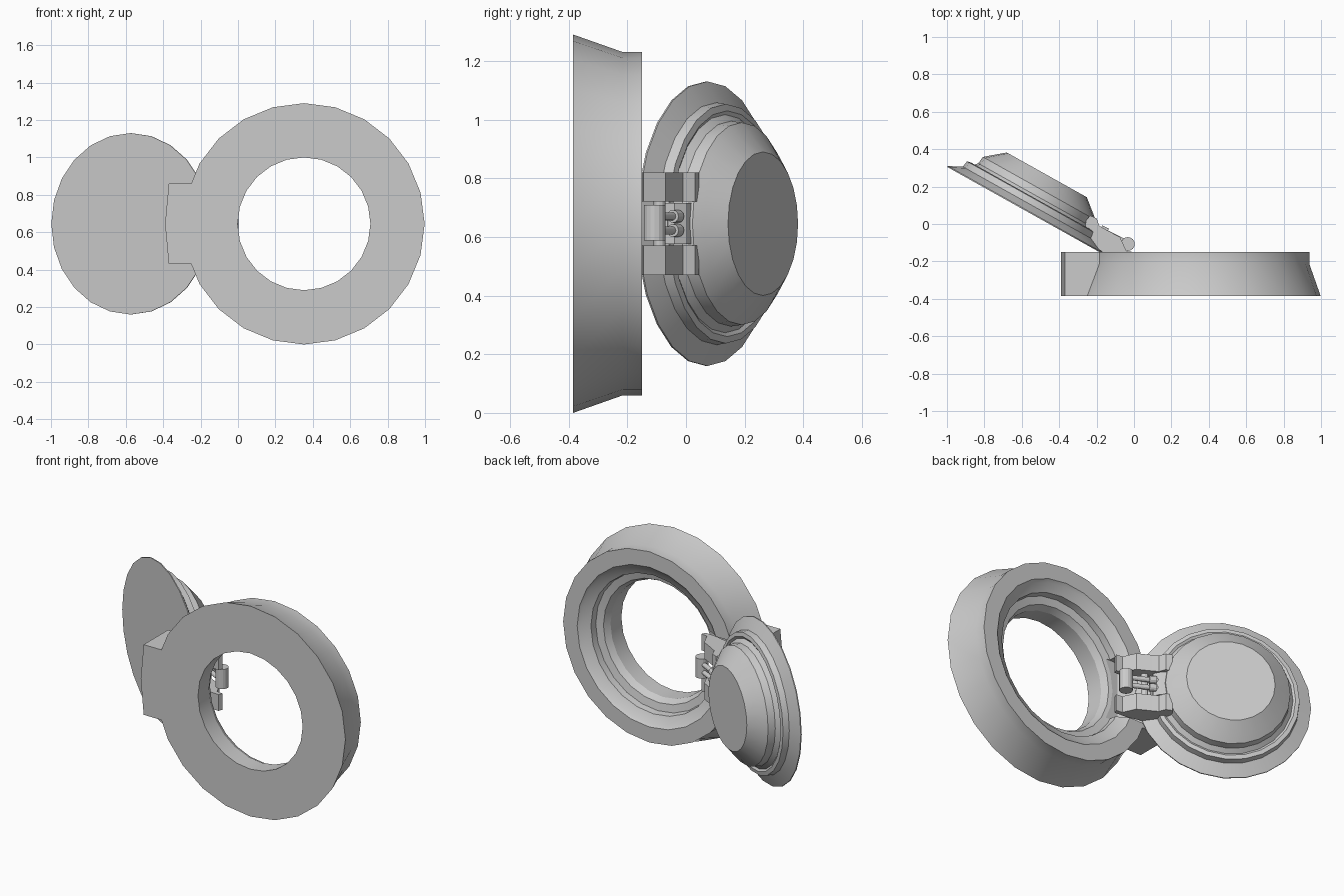
import bpy, bmesh, math
from mathutils import Vector

if "Cube" in bpy.data.objects:
    bpy.data.objects.remove(bpy.data.objects["Cube"])

MID = 0.645  # height of the hinge and both discs
grey = bpy.data.materials.new("grey metal")
grey.diffuse_color = (0.6, 0.6, 0.6, 1)
grey.use_nodes = True
grey.node_tree.nodes["Principled BSDF"].inputs["Base Color"].default_value = grey.diffuse_color


def finish(name, bm, smooth=True):
    bmesh.ops.recalc_face_normals(bm, faces=bm.faces)
    mesh = bpy.data.meshes.new(name)
    bm.to_mesh(mesh)
    bm.free()
    mesh.materials.append(grey)
    ob = bpy.data.objects.new(name, mesh)
    bpy.context.collection.objects.link(ob)
    if smooth:
        bpy.ops.object.select_all(action='DESELECT')
        ob.select_set(True)
        bpy.context.view_layer.objects.active = ob
        bpy.ops.object.shade_smooth_by_angle(angle=math.radians(22))
    return ob


def lathe(name, profile, centre, axis, closed=False, sides=24):
    """Turn (radius, depth) points around a horizontal axis."""
    n = Vector(axis).normalized()
    v = Vector((0, 0, 1))
    u = n.cross(v)
    c = Vector(centre)
    bm = bmesh.new()
    rings = []
    for r, d in profile:
        rings.append([bm.verts.new(c + n * d + r * (u * math.cos(a) + v * math.sin(a)))
                      for a in (2 * math.pi * i / sides for i in range(sides))])
    pairs = list(zip(rings, rings[1:]))
    if closed:
        pairs.append((rings[-1], rings[0]))
    else:
        bm.faces.new(rings[0])
        bm.faces.new(rings[-1])
    for a, b in pairs:
        for i in range(sides):
            j = (i + 1) % sides
            bm.faces.new((a[i], a[j], b[j], b[i]))
    return finish(name, bm)


def prism(name, outline, z0, z1):
    """Extrude an (x, y) outline upwards."""
    bm = bmesh.new()
    lo = [bm.verts.new((x, y, z0)) for x, y in outline]
    hi = [bm.verts.new((x, y, z1)) for x, y in outline]
    bm.faces.new(lo)
    bm.faces.new(hi)
    for i in range(len(lo)):
        j = (i + 1) % len(lo)
        bm.faces.new((lo[i], lo[j], hi[j], hi[i]))
    return finish(name, bm, False)


def rod(name, a, b, r, sides=12):
    a, b = Vector(a), Vector(b)
    bm = bmesh.new()
    bmesh.ops.create_cone(bm, cap_ends=True, segments=sides, radius1=r, radius2=r,
                          depth=(b - a).length)
    rot = (b - a).to_track_quat('Z', 'Y')
    for vert in bm.verts:
        vert.co = rot @ vert.co + (a + b) / 2
    return finish(name, bm)


def boolean(ob, other, op):
    m = ob.modifiers.new(op.lower(), 'BOOLEAN')
    m.object, m.operation, m.solver = other, op, 'EXACT'
    other.hide_render = True
    other.hide_viewport = True


# Frame ring with a stepped seat on its back
frame = lathe("frame_ring", [(0.355, -0.385), (0.645, -0.385), (0.585, -0.215),
                             (0.585, -0.15), (0.49, -0.15), (0.475, -0.165),
                             (0.425, -0.19), (0.42, -0.23), (0.375, -0.24),
                             (0.355, -0.28)], (0.353, 0, MID), (0, 1, 0), closed=True)

# Side block carrying the hinge, with a slightly pointed outer face
bm = bmesh.new()
pts = [(-0.17, 0.43), (-0.37, 0.43), (-0.39, MID), (-0.37, 0.86), (-0.17, 0.86)]
front = [bm.verts.new((x, -0.385, z)) for x, z in pts]
back = [bm.verts.new((x, -0.15, z)) for x, z in pts]
bm.faces.new(front)
bm.faces.new(back)
for i in range(5):
    j = (i + 1) % 5
    bm.faces.new((front[i], front[j], back[j], back[i]))
block = finish("hinge_block", bm, False)
boolean(frame, block, 'UNION')

# Sloping hinge recess in the frame
recess = prism("recess_cutter", [(-0.22, -0.10), (-0.22, -0.15), (-0.08, -0.235),
                                 (0.03, -0.235), (0.03, -0.10)], 0.46, 0.83)
boolean(frame, recess, 'DIFFERENCE')

# Open stepped door
N = Vector((0.488, 0.873, 0))
lathe("door", [(0.485, 0), (0.485, 0.006), (0.413, 0.042), (0.408, 0.078),
               (0.385, 0.083), (0.372, 0.075), (0.350, 0.098), (0.345, 0.14),
               (0.325, 0.157), (0.312, 0.168), (0.245, 0.223)],
      (-0.575, 0.068, MID), N)

# Pair of hinge arms on the door edge
arm = [(-0.27, -0.06), (-0.255, 0.02), (-0.235, 0.045), (-0.20, 0.03), (-0.185, -0.01),
       (-0.15, -0.03), (-0.075, -0.07), (-0.04, -0.145), (0.0, -0.15),
       (-0.01, -0.175), (-0.09, -0.17), (-0.17, -0.15)]
for side, z in (("lower", 0.47), ("upper", 0.72)):
    prism(side + "_hinge_arm", arm, z, z + 0.10)

# Centre knuckle, pins and anchor plate
rod("hinge_knuckle", (-0.033, -0.107, 0.588), (-0.033, -0.107, 0.708), 0.037, 16)
prism("anchor_plate", [(-0.25, -0.04), (-0.22, 0.02), (-0.19, 0.0), (-0.17, -0.04),
                       (-0.20, -0.09)], 0.575, 0.715)
rod("hinge_pin", (-0.15, -0.09, 0.47), (-0.15, -0.09, 0.82), 0.02)
for i, z in enumerate((0.622, 0.670)):
    rod("link_rod_%d" % i, (-0.04, -0.10, z), (-0.20, -0.02, z), 0.014)
    rod("link_collar_%d" % i, (-0.145, -0.045, z), (-0.18, -0.026, z), 0.022)
